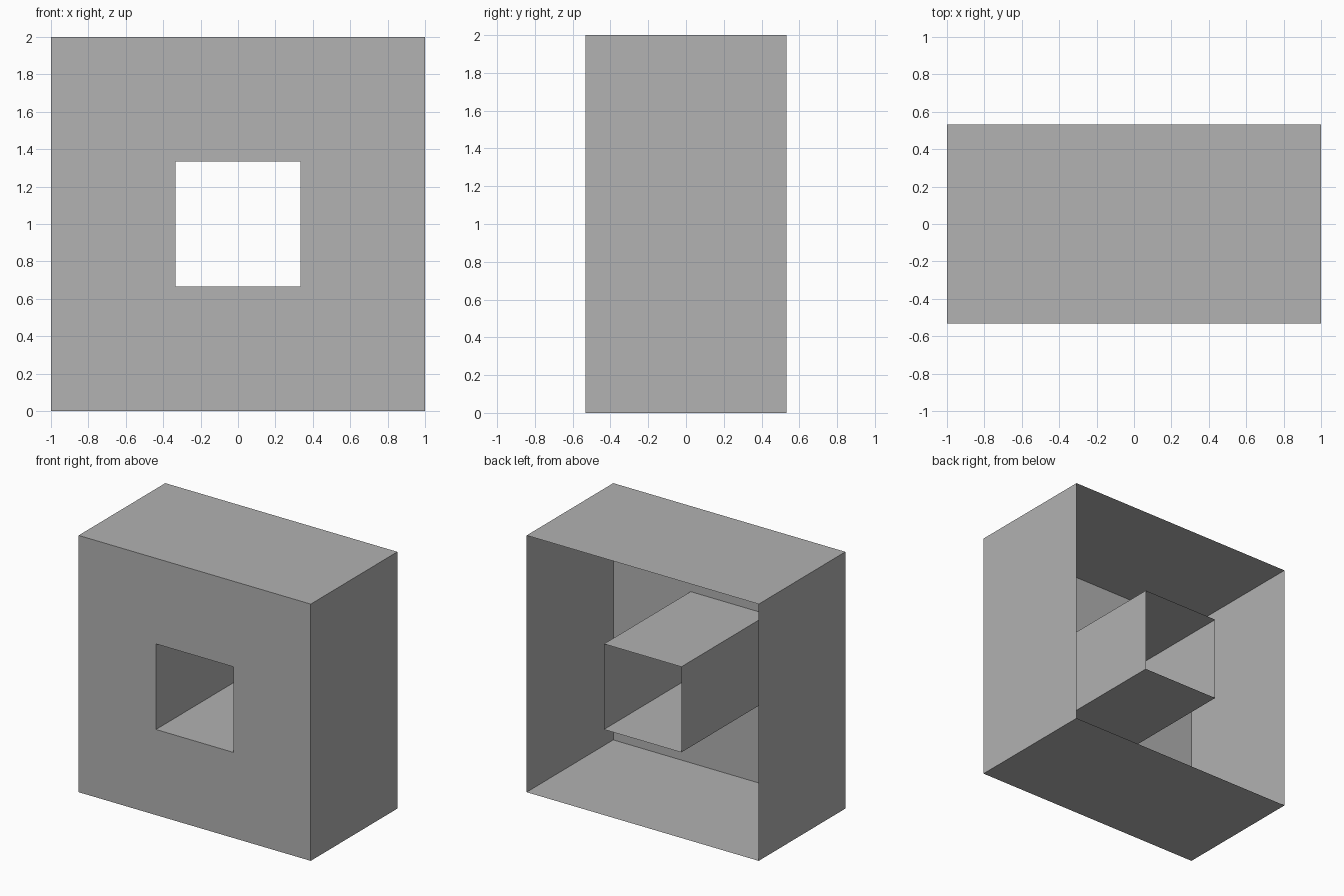
import bpy
import bmesh
from math import radians
from mathutils import Matrix, Vector

cube = bpy.data.objects.get("Cube")
if cube:
    bpy.data.objects.remove(cube, do_unlink=True)

DEPTH = 1.066
HEIGHT = 2.0

# Plain grey finish
grey = bpy.data.materials.new("plain_grey")
grey.use_nodes = True
colour = (0.445, 0.445, 0.445, 1.0)
grey.diffuse_color = colour
for node in grey.node_tree.nodes:
    if node.type == 'BSDF_PRINCIPLED':
        node.inputs["Base Color"].default_value = colour

bm = bmesh.new()

# Front panel: upright three by three grid with the middle cell open
place = Matrix.Translation((0, -DEPTH / 2, HEIGHT / 2)) @ Matrix.Rotation(radians(90), 4, 'X')
bmesh.ops.create_grid(bm, x_segments=3, y_segments=3, size=HEIGHT / 2, matrix=place)
middle = Vector((0, -DEPTH / 2, HEIGHT / 2))
centre = min(bm.faces, key=lambda f: (f.calc_center_median() - middle).length)
bmesh.ops.delete(bm, geom=[centre], context='FACES')

# Outer walls and square centre tube: both rims drawn straight back, rear left open
rims = [e for e in bm.edges if e.is_boundary]
walls = bmesh.ops.extrude_edge_only(bm, edges=rims)
rear = [v for v in walls["geom"] if isinstance(v, bmesh.types.BMVert)]
bmesh.ops.translate(bm, verts=rear, vec=(0, DEPTH, 0))
bmesh.ops.recalc_face_normals(bm, faces=bm.faces)

mesh = bpy.data.meshes.new("hollow_block")
bm.to_mesh(mesh)
bm.free()
mesh.materials.append(grey)
block = bpy.data.objects.new("hollow_block", mesh)
bpy.context.collection.objects.link(block)
